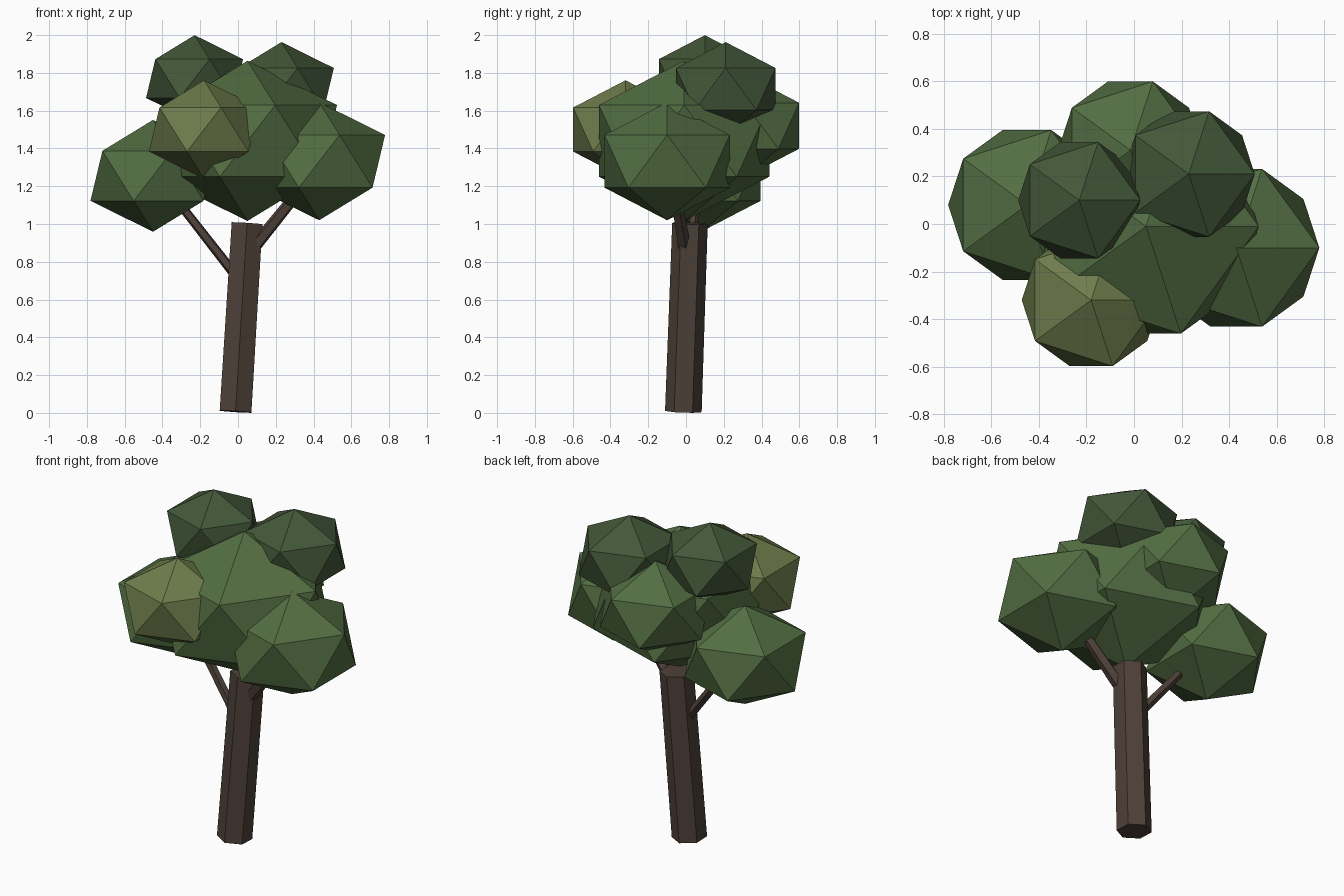
import bpy
from mathutils import Vector

if "Cube" in bpy.data.objects:
    bpy.data.objects.remove(bpy.data.objects["Cube"])


def material(name, rgb):
    m = bpy.data.materials.new(name)
    m.diffuse_color = (*rgb, 1)
    m.use_nodes = True
    m.node_tree.nodes["Principled BSDF"].inputs["Base Color"].default_value = m.diffuse_color
    return m


BARK = material("bark", (0.075, 0.052, 0.040))
LEAF = material("leaf_green", (0.085, 0.155, 0.055))
DARK = material("leaf_dark", (0.055, 0.095, 0.040))
OLIVE = material("leaf_olive", (0.155, 0.200, 0.070))


def limb(name, start, end, r1, r2, sides):
    """Tapered prism running from start to end."""
    a, b = Vector(start), Vector(end)
    d = b - a
    tilt = Vector((0, 0, 1)).rotation_difference(d)
    bpy.ops.mesh.primitive_cone_add(vertices=sides, radius1=r1, radius2=r2,
                                    depth=d.length, location=(a + b) / 2,
                                    rotation=tilt.to_euler())
    ob = bpy.context.object
    ob.name = name
    ob.data.materials.append(BARK)


def foliage(name, centre, r, mat):
    """Faceted leaf clump, squashed to 80 percent height."""
    bpy.ops.mesh.primitive_ico_sphere_add(subdivisions=1, radius=r, location=centre)
    ob = bpy.context.object
    ob.name = name
    ob.scale.z = 0.8
    ob.data.materials.append(mat)


# Leaning trunk and two branches
limb("trunk", (-0.013, -0.014, 0.007), (0.048, 0.021, 1.003), 0.097, 0.094, 6)
limb("branch_left", (0.017, 0.0, 0.69), (-0.35, 0.06, 1.16), 0.028, 0.024, 5)
limb("branch_right", (0.03, 0.0, 0.81), (0.33, -0.06, 1.18), 0.037, 0.030, 5)

# Crown
foliage("foliage_centre", (0.05, -0.01, 1.44), 0.53, LEAF)
foliage("foliage_left", (-0.45, 0.08, 1.255), 0.37, LEAF)
foliage("foliage_right", (0.43, -0.10, 1.332), 0.39, LEAF)
foliage("foliage_back", (-0.015, 0.31, 1.52), 0.34, LEAF)
foliage("foliage_front", (-0.18, -0.32, 1.50), 0.326, OLIVE)
foliage("foliage_top_left", (-0.23, 0.10, 1.77), 0.287, DARK)
foliage("foliage_top_right", (0.23, 0.21, 1.715), 0.31, DARK)
